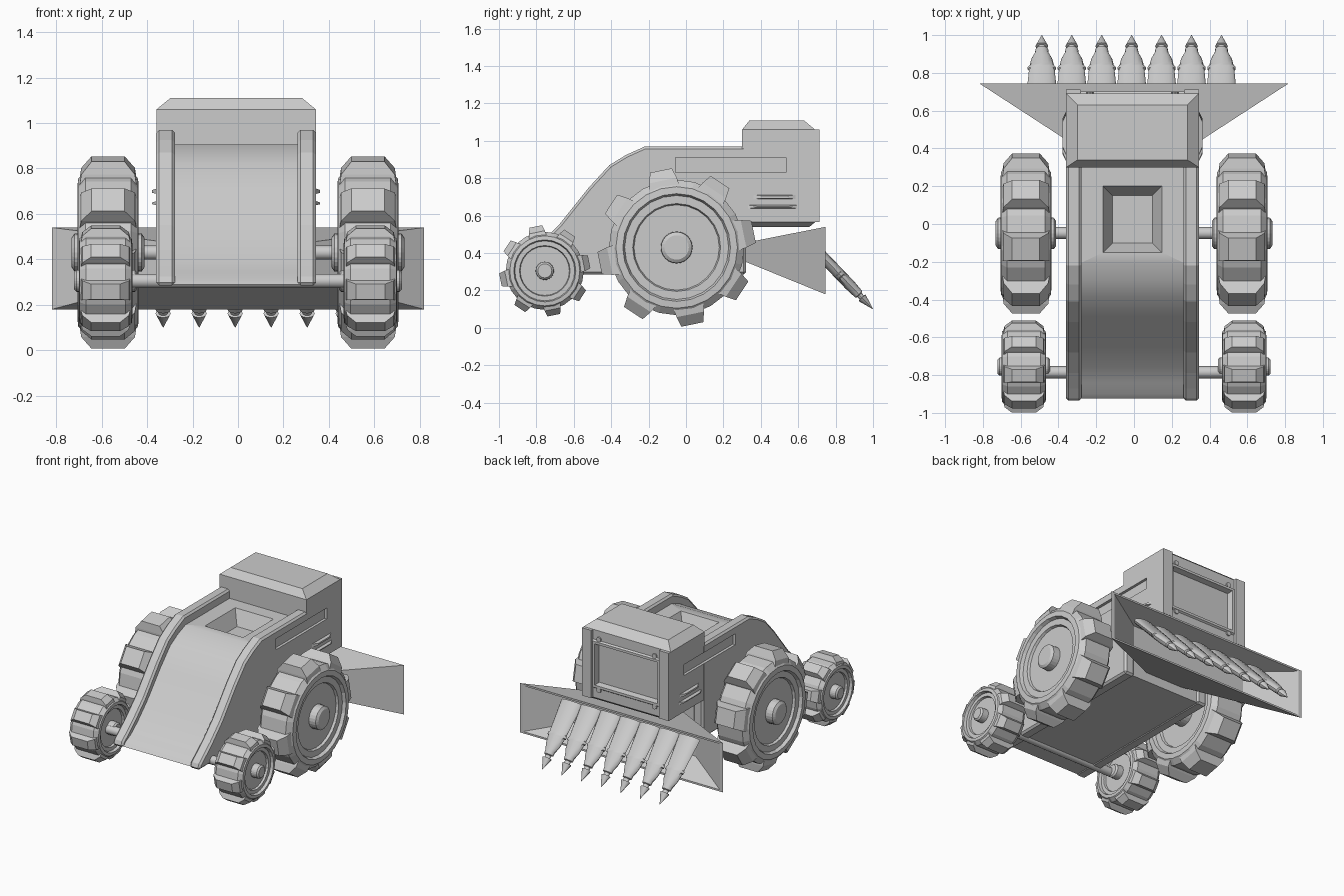
import bpy, bmesh, math
from mathutils import Vector

if "Cube" in bpy.data.objects:
    bpy.data.objects.remove(bpy.data.objects["Cube"])

CX = -0.008   # body centre line
HW = 0.352    # body half width


def loft(bm, rings, closed=False):
    """Skin equal-length rings; cap both ends unless closed."""
    vs = [[bm.verts.new(p) for p in r] for r in rings]
    n = len(vs[0])
    pairs = list(zip(vs, vs[1:])) + ([(vs[-1], vs[0])] if closed else [])
    for a, b in pairs:
        for i in range(n):
            j = (i + 1) % n
            bm.faces.new((a[i], a[j], b[j], b[i]))
    if not closed:
        bm.faces.new(vs[0])
        bm.faces.new(vs[-1])


def finish(name, bm, smooth=None):
    bmesh.ops.recalc_face_normals(bm, faces=bm.faces[:])
    me = bpy.data.meshes.new(name)
    bm.to_mesh(me)
    bm.free()
    ob = bpy.data.objects.new(name, me)
    bpy.context.collection.objects.link(ob)
    if smooth:
        bpy.ops.object.select_all(action='DESELECT')
        ob.select_set(True)
        bpy.context.view_layer.objects.active = ob
        bpy.ops.object.shade_smooth_by_angle(angle=math.radians(smooth))
    return ob


def solid(name, rings, smooth=None):
    bm = bmesh.new()
    loft(bm, rings)
    return finish(name, bm, smooth)


def rect_z(z, x0, x1, y0, y1):
    return [(x0, y0, z), (x1, y0, z), (x1, y1, z), (x0, y1, z)]


def rect_y(y, x0, x1, z0, z1):
    return [(x0, y, z0), (x1, y, z0), (x1, y, z1), (x0, y, z1)]


def box(name, x0, x1, y0, y1, z0, z1):
    return solid(name, [rect_z(z0, x0, x1, y0, y1), rect_z(z1, x0, x1, y0, y1)])


def circle_x(x, r, cy, cz, n=24):
    return [(x, cy + r * math.cos(2 * math.pi * i / n),
             cz + r * math.sin(2 * math.pi * i / n)) for i in range(n)]


def cut(ob, cutter):
    m = ob.modifiers.new("cut", 'BOOLEAN')
    m.operation, m.solver, m.object = 'DIFFERENCE', 'EXACT', cutter
    cutter.hide_render = True
    cutter.hide_viewport = False
    cutter.display_type = 'WIRE'


# Body: recessed curved hood between two side plates
plate = [(-.94, .285), (-.925, .325), (-.87, .37), (-.79, .44), (-.68, .55),
         (-.52, .75), (-.41, .87), (-.32, .925), (-.22, .97), (.32, .97), (.32, .285)]
hood_p = [(-.925, .29), (-.90, .315), (-.84, .345), (-.76, .41), (-.65, .52),
          (-.49, .71), (-.385, .82), (-.30, .87), (-.21, .905), (.31, .905), (.31, .29)]
hood = solid("hood", [[(CX + x, y, z) for y, z in hood_p] for x in (-.28, .28)], 30)
pocket = solid("hood_pocket_cutter", [rect_z(.80, CX - .105, CX + .105, -.10, .15),
                                      rect_z(.905, CX - .155, CX + .155, -.15, .20),
                                      rect_z(.95, CX - .155, CX + .155, -.15, .20)])
cut(hood, pocket)

# Cab: chamfered block with an inset rear panel
bm = bmesh.new()
W = HW - .001
loft(bm, [rect_z(z, CX - w, CX + w, y0, y1) for z, w, y0, y1 in
          ((.54, .31, .30, .66), (.565, W, .30, .69), (1.06, W, .30, .69), (1.11, .29, .34, .63))])
bm.normal_update()
rear = [f for f in bm.faces if f.calc_center_median().y > .685]
bmesh.ops.recalc_face_normals(bm, faces=bm.faces[:])
bmesh.ops.inset_region(bm, faces=rear, thickness=.10)
bmesh.ops.inset_region(bm, faces=rear, thickness=.012, depth=.012)
bmesh.ops.inset_region(bm, faces=rear, thickness=.025)
bmesh.ops.inset_region(bm, faces=rear, thickness=.012, depth=-.04)
cab = finish("cab", bm)

for s, side in ((-1, "left"), (1, "right")):
    X = lambda x: CX + s * x
    p = solid("side_plate_" + side, [[(X(x), y, z) for y, z in plate] for x in (.27, HW)])
    bev = p.modifiers.new("bevel", 'BEVEL')
    bev.width, bev.segments, bev.limit_method, bev.angle_limit = .013, 1, 'ANGLE', math.radians(50)
    # long slot running across plate and cab
    slot = box("slot_cutter_" + side, *sorted((X(.332), X(.40))), -.055, .535, .83, .91)
    cut(p, slot)
    cut(cab, slot)
    # rear corner flange and panel bolts
    box("cab_flange_" + side, *sorted((X(.275), X(W))), .68, .713, .565, 1.06)
    for z in (.63, 1.0):
        bm = bmesh.new()
        loft(bm, [[(X(.225) + .018 * math.cos(a), y, z + .018 * math.sin(a))
                   for a in (k * math.pi / 4 for k in range(8))] for y in (.68, .70)])
        finish("panel_bolt_" + side, bm)
    # louvres on the cab side
    for nm, lo, hi, y0, y1 in (("low", .635, .66, .31, .62), ("high", .685, .715, .34, .61)):
        solid(f"cab_louvre_{nm}_{side}",
              [[(X(.34), y0, lo), (X(.34), y1, lo), (X(.34), y1, hi), (X(.34), y0, hi)],
               [(X(.37), y0 + .06, lo + .008), (X(.37), y1 - .06, lo + .008),
                (X(.37), y1 - .07, hi - .01), (X(.37), y0 + .07, hi - .01)]])

# Wheels: turned tyre section with eight tapered lugs
HALF = [(.16, .065), (.148, .083), (.095, .085), (.095, .228), (.112, .235),
        (.112, .278), (.135, .288), (.132, .325), (.10, .362)]
SECTION = [(x, r) for x, r in HALF] + [(-x, r) for x, r in reversed(HALF)]


def wheel(name, cx, cy, cz, k, kx):
    bm = bmesh.new()
    loft(bm, [circle_x(cx + x * kx, r * k, cy, cz) for x, r in SECTION])
    for i in range(8):
        a = math.radians(11.5 + 45 * i)
        out, tan = Vector((0, math.cos(a), math.sin(a))), Vector((0, -math.sin(a), math.cos(a)))
        loft(bm, [[Vector((cx, cy, cz)) + Vector((u * w * kx, 0, 0)) + out * r * k + tan * v * t * k
                   for u, v in ((-1, -1), (1, -1), (1, 1), (-1, 1))]
                  for r, w, t in ((.30, .128, .085), (.365, .118, .075), (.42, .073, .06))])
    finish(name, bm)


for s, side in ((-1, "left"), (1, "right")):
    wheel("large_wheel_" + side, s * .572, -.05, .43, 1.0, 1.0)
    wheel("small_wheel_" + side, s * .583, -.755, .305, .576, .87)

# Axles
for nm, y, z in (("large_axle", -.048, .43), ("small_axle", -.785, .305)):
    solid(nm, [circle_x(x, .032, y, z, 10) for x in (-.5, .5)], 40)

# Rear scoop: flared hollow funnel
solid("scoop", [rect_y(y, -x, x, z0, z1) for y, x, z0, z1 in
                ((.29, .12, .365, .45), (.745, .82, .18, .54),
                 (.745, .795, .193, .527), (.56, .47, .28, .485))])

# Row of spikes pointing down and back, flattened in section
TIP, AXIS = Vector((0, 1.0, .10)), Vector((0, -.69, .72)).normalized()
UP = Vector((0, AXIS.z, -AXIS.y))
SPIKE = [(0, .001), (.085, .034), (.087, .02), (.105, .022), (.11, .034), (.135, .036),
         (.18, .055), (.24, .066), (.245, .075), (.262, .075), (.266, .068), (.50, .085)]
for i in range(7):
    base = TIP + Vector((-.488 + .1585 * i, 0, 0))
    solid(f"spike_{i + 1}",
          [[base + AXIS * t + Vector((r * math.cos(a), 0, 0))
            + UP * min(r * .75, .030) * math.sin(a)
            for a in (k * math.pi / 6 for k in range(12))] for t, r in SPIKE], 35)
